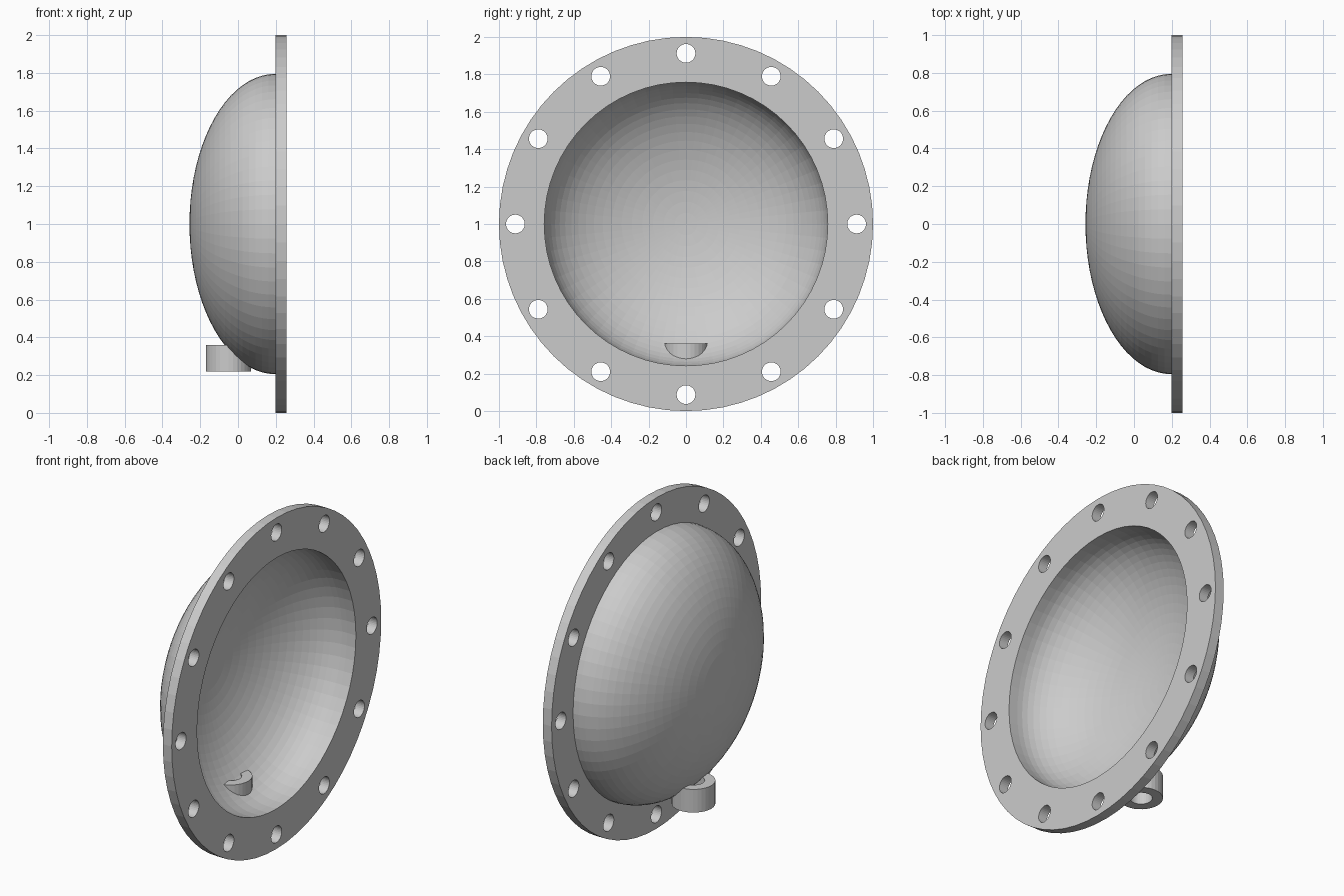
import bpy, bmesh
from math import sin, cos, pi, tau
from mathutils import Matrix, Vector

if "Cube" in bpy.data.objects:
    bpy.data.objects.remove(bpy.data.objects["Cube"])


def lathe(name, profile, axis, center, steps, closed=False):
    """Revolve a profile of points about an axis through center."""
    bm = bmesh.new()
    vs = [bm.verts.new(p) for p in profile]
    pairs = list(zip(vs, vs[1:])) + ([(vs[-1], vs[0])] if closed else [])
    es = [bm.edges.new(p) for p in pairs]
    bmesh.ops.spin(bm, geom=vs + es, cent=center, axis=axis, angle=tau, steps=steps)
    bmesh.ops.remove_doubles(bm, verts=bm.verts, dist=1e-4)
    bmesh.ops.recalc_face_normals(bm, faces=bm.faces)
    return finish(name, bm)


def finish(name, bm):
    me = bpy.data.meshes.new(name)
    bm.to_mesh(me)
    bm.free()
    ob = bpy.data.objects.new(name, me)
    bpy.context.collection.objects.link(ob)
    return ob


# Domed cover with flange: outer ellipse, flange step, inner ellipse
RINGS = 20
FACE, BACK = 0.257, 0.198


def ellipse(depth, radius):
    return [(BACK - depth * cos(t), radius * sin(t))
            for t in (pi / 2 * i / RINGS for i in range(RINGS + 1))]


outer = ellipse(0.455, 0.795)
inner = ellipse(0.415, 0.758)
section = outer + [(BACK, 1.0), (FACE, 1.0), (FACE, 0.758)] + inner[::-1]
cover = lathe("flanged_dome", [(x, 0, 1 + r) for x, r in section],
              (1, 0, 0), (0, 0, 1), 64)

# Twelve bolt holes cut through the flange
bm = bmesh.new()
for i in range(12):
    a = tau * i / 12
    place = Matrix.Translation((0.23, 0.912 * sin(a), 1 + 0.912 * cos(a)))
    bmesh.ops.create_cone(bm, cap_ends=True, segments=32, radius1=0.05,
                          radius2=0.05, depth=0.2,
                          matrix=place @ Matrix.Rotation(pi / 2, 4, 'Y'))
cutter = finish("bolt_hole_cutter", bm)
cutter.hide_render = True
mod = cover.modifiers.new("bolt_holes", 'BOOLEAN')
mod.operation = 'DIFFERENCE'
mod.solver = 'EXACT'
mod.object = cutter
bpy.context.view_layer.objects.active = cover
bpy.ops.object.modifier_apply(modifier=mod.name)
bpy.data.objects.remove(cutter)

# Drain boss: short vertical tube passing through the lower dome
CX = -0.05
lathe("drain_boss",
      [(CX + r, 0, z) for r, z in
       ((0.062, 0.22), (0.12, 0.22), (0.12, 0.36), (0.062, 0.36))],
      (0, 0, 1), (CX, 0, 0), 32, closed=True)
